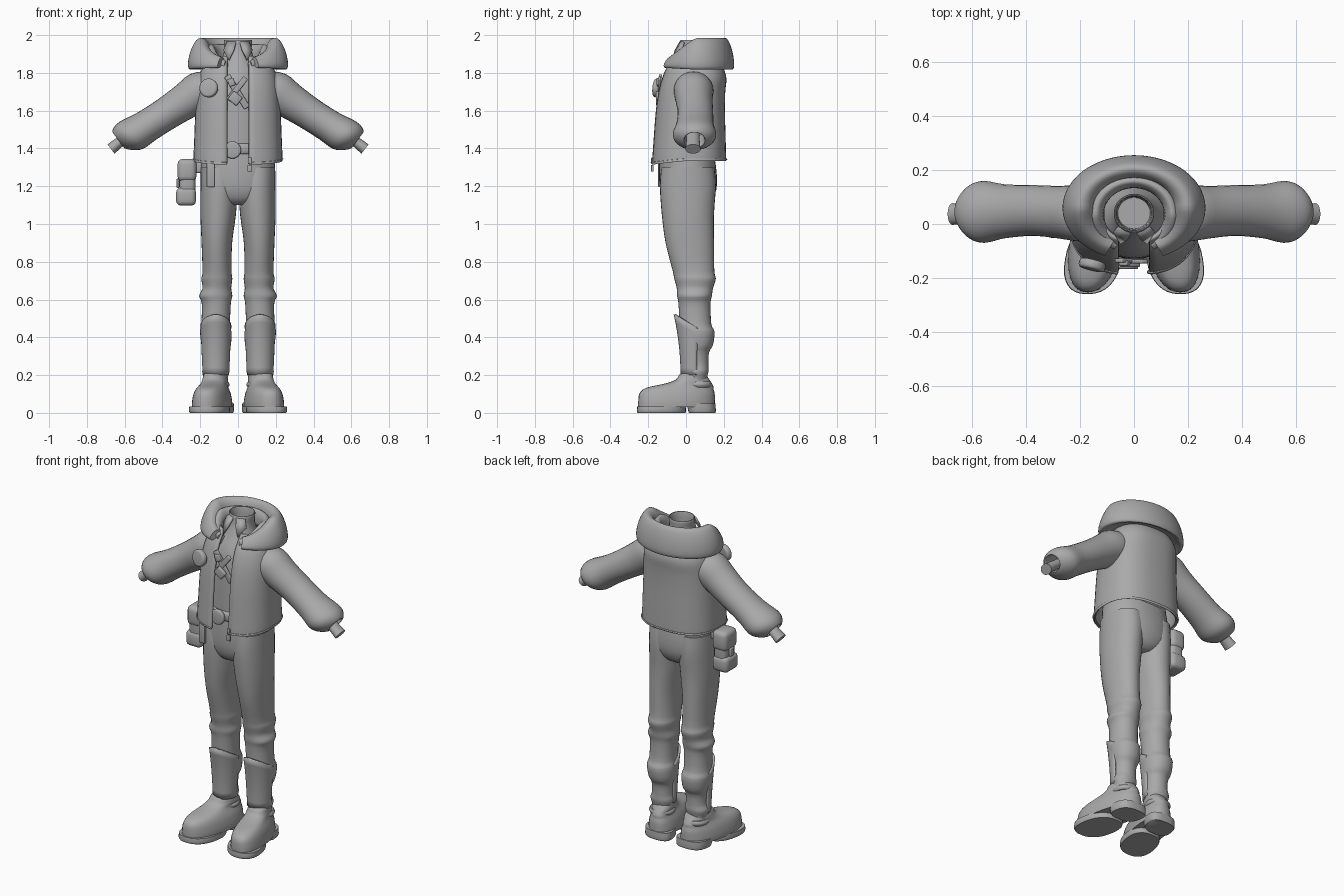
import bpy, bmesh, math
from mathutils import Vector, Matrix

grey = bpy.data.materials.new("plain_grey")
grey.diffuse_color = (0.4, 0.4, 0.4, 1)


def finish(name, bm, thick=0.0, angle=45):
    bmesh.ops.recalc_face_normals(bm, faces=bm.faces)
    me = bpy.data.meshes.new(name)
    bm.to_mesh(me)
    bm.free()
    ob = bpy.data.objects.new(name, me)
    bpy.context.collection.objects.link(ob)
    me.materials.append(grey)
    if thick:
        m = ob.modifiers.new("thickness", 'SOLIDIFY')
        m.thickness = thick
        m.offset = -1
    bpy.ops.object.select_all(action='DESELECT')
    ob.select_set(True)
    bpy.context.view_layer.objects.active = ob
    bpy.ops.object.shade_smooth_by_angle(angle=math.radians(angle))
    return ob


def smooth_rows(keys, sub):
    # Catmull-Rom interpolation between key tuples
    out = []
    for i in range(len(keys) - 1):
        a, b, c, d = (keys[max(i - 1, 0)], keys[i], keys[i + 1], keys[min(i + 2, len(keys) - 1)])
        for k in range(sub):
            t = k / sub
            out.append([0.5 * (2 * q + (r - p) * t + (2 * p - 5 * q + 4 * r - s) * t * t
                               + (3 * q - p - 3 * r + s) * t ** 3) for p, q, r, s in zip(a, b, c, d)])
    return out + [list(keys[-1])]


def surface(name, rows, closed=True, caps=(False, False), thick=0.0, angle=45):
    bm = bmesh.new()
    vs = [[bm.verts.new(p) for p in row] for row in rows]
    n = len(rows[0])
    for a, b in zip(vs, vs[1:]):
        for j in range(n if closed else n - 1):
            k = (j + 1) % n
            bm.faces.new((a[j], a[k], b[k], b[j]))
    if caps[0]:
        bm.faces.new(vs[0])
    if caps[1]:
        bm.faces.new(vs[-1])
    return finish(name, bm, thick, angle)


def power(v, e):
    return math.copysign(abs(v) ** (2 / e), v)


def ring(z, cx, cy, rx, ry, e=2.0, n=32, side=1, shear=0.0):
    # horizontal outline, starting at the front
    pts = []
    for j in range(n):
        t = 2 * math.pi * j / n
        y = cy - ry * power(math.cos(t), e)
        pts.append((side * (cx + rx * power(math.sin(t), e) + shear * (y - 0.05)), y, z))
    return pts


def tower(name, keys, sub=3, caps=(True, True), e=2.0, side=1, shear=0.0, thick=0.0):
    rows = [ring(*k, e=e, side=side, shear=shear) for k in smooth_rows(keys, sub)]
    return surface(name, rows, True, caps, thick)


def box(name, loc, size, bevel=0.01, roll=0.0):
    bm = bmesh.new()
    bmesh.ops.create_cube(bm, size=1)
    bmesh.ops.scale(bm, vec=size, verts=bm.verts)
    bmesh.ops.bevel(bm, geom=bm.edges[:], offset=bevel, segments=3, profile=0.5, affect='EDGES')
    bmesh.ops.transform(bm, verts=bm.verts, matrix=Matrix.Translation(loc) @ Matrix.Rotation(roll, 4, 'Y'))
    return finish(name, bm)


def disc(name, loc, r, depth, turn=0.0, tilt=0.0):
    # rounded disc facing the front
    bm = bmesh.new()
    bmesh.ops.create_cone(bm, cap_ends=True, segments=24, radius1=r, radius2=r, depth=depth)
    rims = [e for e in bm.edges if abs(e.verts[0].co.z - e.verts[1].co.z) < 1e-5]
    bmesh.ops.bevel(bm, geom=rims, offset=depth * 0.35, segments=3, profile=0.5, affect='EDGES')
    m = Matrix.Translation(loc) @ Matrix.Rotation(turn, 4, 'Z') @ Matrix.Rotation(math.pi / 2 + tilt, 4, 'X')
    bmesh.ops.transform(bm, verts=bm.verts, matrix=m)
    return finish(name, bm)


# trousers: hips
tower("hips", [(1.10, 0, .015, .07, .09), (1.125, 0, .012, .13, .125), (1.18, 0, .012, .188, .148),
               (1.26, 0, .01, .197, .153), (1.36, 0, .005, .192, .145), (1.42, 0, .0, .185, .135)], e=2.3)

leg = [(.12, .118, .055, .058, .052), (.18, .118, .055, .062, .055), (.22, .118, .055, .072, .064),
       (.255, .115, .05, .064, .068), (.32, .115, .05, .067, .072), (.36, .115, .06, .078, .083),
       (.43, .118, .06, .083, .091), (.47, .118, .05, .076, .084), (.58, .115, .045, .077, .085),
       (.62, .118, .045, .088, .092), (.66, .112, .047, .076, .096), (.71, .112, .048, .082, .11),
       (.75, .111, .04, .077, .11), (.9, .112, .02, .081, .128), (1.05, .105, .01, .094, .138),
       (1.2, .1, .01, .098, .148), (1.3, .1, .01, .097, .14)]
shoe = [(.03, .12, -.05, .098, .203), (.06, .12, -.05, .098, .203), (.1, .12, -.048, .09, .2),
        (.125, .12, -.04, .08, .186), (.14, .12, -.02, .072, .165), (.155, .12, .013, .067, .125),
        (.175, .118, .035, .066, .09), (.205, .118, .035, .058, .068), (.21, .118, .04, .04, .05)]
for s, tag in ((1, "left"), (-1, "right")):
    tower(tag + "_trouser_leg", leg, e=2.1, side=s)
    # shoes with a front sole and a separate heel
    tower(tag + "_shoe", shoe, e=2.3, side=s, shear=-.17)
    tower(tag + "_sole", [(0, .12, -.13, .1, .127), (.01, .12, -.13, .105, .13), (.035, .12, -.13, .103, .128)],
          2, e=2.4, side=s, shear=-.17)
    tower(tag + "_heel", [(0, .12, .085, .085, .07), (.01, .12, .085, .09, .073), (.05, .12, .08, .09, .076)],
          2, e=2.8, side=s, shear=-.17)
    tower(tag + "_ankle_cuff", [(.135, .118, .06, .066, .07), (.15, .118, .06, .074, .076),
                                (.165, .118, .06, .066, .07)], e=2.1, side=s)
    # shin guard: curved front plate with an arched top
    rows = []
    for i in range(9):
        f = i / 8
        row = []
        for j in range(19):
            t = math.radians(-100 + 200 * j / 18)
            z = .2 + f * (.26 + .06 * math.cos(t))
            rx, ry = .07 + .012 * f, .074 + .036 * f * f
            row.append((s * (.117 + rx * math.sin(t)), .045 - ry * math.cos(t), z))
        rows.append(row)
    surface(tag + "_shin_guard", rows, False, thick=.012)

    # sleeve, turned inward at the cuff so the end is hollow
    path = [(.1, .04, 1.74, .09, .09), (.19, .04, 1.71, .105, .105), (.27, .043, 1.655, .097, .098),
            (.37, .05, 1.59, .088, .094), (.48, .047, 1.52, .087, .1), (.555, .045, 1.475, .094, .115),
            (.60, .045, 1.457, .082, .1), (.632, .045, 1.445, .056, .062), (.622, .045, 1.452, .046, .052),
            (.55, .045, 1.5, .045, .05)]
    rows = []
    for x, y, z, r, ry in smooth_rows(path, 3):
        rows.append([(s * (x + .6 * r * math.cos(a)), y + ry * math.sin(a), z + .8 * r * math.cos(a))
                     for a in (2 * math.pi * j / 28 for j in range(28))])
    surface(tag + "_sleeve", rows, angle=60)
    # wrist stub
    rows = []
    for x, z, r in ((.56, 1.485, .026), (.635, 1.427, .028), (.672, 1.397, .031)):
        rows.append([(s * (x + .6 * r * math.cos(a)), .037 + 1.3 * r * math.sin(a), z + .8 * r * math.cos(a))
                     for a in (2 * math.pi * j / 20 for j in range(20))])
    surface(tag + "_wrist", rows, caps=(True, True))

# shirt and open neck collar
tower("shirt", [(1.34, 0, 0, .17, .13), (1.5, 0, .005, .175, .135), (1.68, 0, .01, .165, .135),
                (1.78, 0, .02, .13, .125), (1.86, 0, .03, .09, .095), (1.92, 0, .035, .073, .075),
                (1.97, 0, .04, .075, .072), (1.965, 0, .04, .066, .063), (1.88, 0, .04, .06, .058)], caps=(True, True))
for s, tag in ((1, "left"), (-1, "right")):
    bm = bmesh.new()
    pts = [(.012, -.035, 1.965), (.06, -.015, 1.965), (.078, -.03, 1.92), (.05, -.075, 1.87), (.025, -.06, 1.92)]
    bm.faces.new([bm.verts.new((s * x, y, z)) for x, y, z in pts])
    finish(tag + "_collar_point", bm, .01)

# jacket body, open down the front
keys = [(1.335, .015, .232, .195), (1.345, .015, .236, .197), (1.45, .018, .232, .192), (1.6, .022, .226, .184),
        (1.7, .03, .22, .178), (1.77, .042, .21, .172), (1.82, .045, .19, .155), (1.86, .045, .15, .13),
        (1.89, .045, .12, .11)]
rows = []
for z, cy, rx, ry in smooth_rows(keys, 3):
    t0 = math.asin((.058 / rx) ** 1.25)
    row = []
    for j in range(45):
        t = t0 + (2 * math.pi - 2 * t0) * j / 44
        drop = .02 * max(0, math.cos(t)) * max(0, 1 - (z - 1.335) / .15)
        row.append((rx * power(math.sin(t), 2.5), cy - ry * power(math.cos(t), 2.5), z - drop))
    rows.append(row)
surface("jacket_body", rows, False, thick=.014)


# hood lying on the shoulders: profile swept from front to back to front
def sweep(name, profile, a0, count=49):
    cols = []
    for j in range(count):
        a = math.radians(-a0 + 2 * a0 * j / (count - 1))
        front = max(0.0, -math.cos(a)) ** 1.3
        cols.append([(f * rx * math.sin(a), cy + f * ry * math.cos(a), z - d * front)
                     for f, rx, cy, ry, z, d in smooth_rows(profile, 3)])
    return surface(name, cols, True, (True, True), angle=60)


sweep("hood", [(.8, .265, .06, .195, 1.835, .0), (.96, .265, .06, .195, 1.818, -.01),
               (1.0, .265, .06, .195, 1.85, .01), (.95, .265, .06, .195, 1.915, .06),
               (.84, .265, .06, .195, 1.972, .10), (.72, .265, .06, .195, 1.985, .12),
               (.6, .265, .06, .195, 1.96, .12), (.54, .265, .06, .195, 1.9, .09),
               (.55, .265, .06, .195, 1.84, .03)], 156)
sweep("hood_inner_fold", [(.66, .2, .035, .175, 1.85, .07), (.8, .2, .035, .175, 1.88, .07),
                          (.82, .2, .035, .175, 1.93, .09), (.7, .2, .035, .175, 1.95, .1),
                          (.58, .2, .035, .175, 1.92, .09), (.56, .2, .035, .175, 1.87, .08)], 154)

# chest straps with buckle
box("chest_strap", (-.005, -.135, 1.70), (.035, .016, .2), .005, math.radians(-32))
box("cross_strap", (-.005, -.139, 1.715), (.03, .014, .15), .005, math.radians(38))
box("strap_buckle", (-.015, -.15, 1.665), (.06, .02, .055), .007, math.radians(38))
box("strap_clip", (-.035, -.145, 1.75), (.035, .02, .04), .006, math.radians(-20))

# belt and round buckle
tower("belt", [(1.37, 0, .002, .185, .142), (1.38, 0, .002, .192, .15), (1.415, 0, .002, .192, .15),
               (1.425, 0, .002, .185, .142)], 2)
disc("belt_buckle", (-.03, -.155, 1.392), .046, .025)

# chest badge, zip pulls and hanging strap
disc("chest_badge", (-.155, -.152, 1.72), .05, .035, math.radians(-14), math.radians(-6))
box("zip_pull_top", (.062, -.178, 1.335), (.02, .012, .035), .004)
box("zip_pull_end", (.062, -.178, 1.295), (.026, .014, .036), .004)
box("hanging_strap", (-.145, -.14, 1.26), (.042, .014, .13), .004)

# hip pouch
box("pouch_body", (-.268, .01, 1.225), (.085, .11, .235), .025)
box("pouch_flap", (-.27, .01, 1.285), (.1, .125, .12), .028)
box("pouch_pocket", (-.275, .01, 1.145), (.105, .125, .095), .025)
box("pouch_clasp", (-.318, .01, 1.215), (.014, .035, .05), .005)
box("pouch_loop", (-.21, .01, 1.3), (.06, .05, .06), .01)
